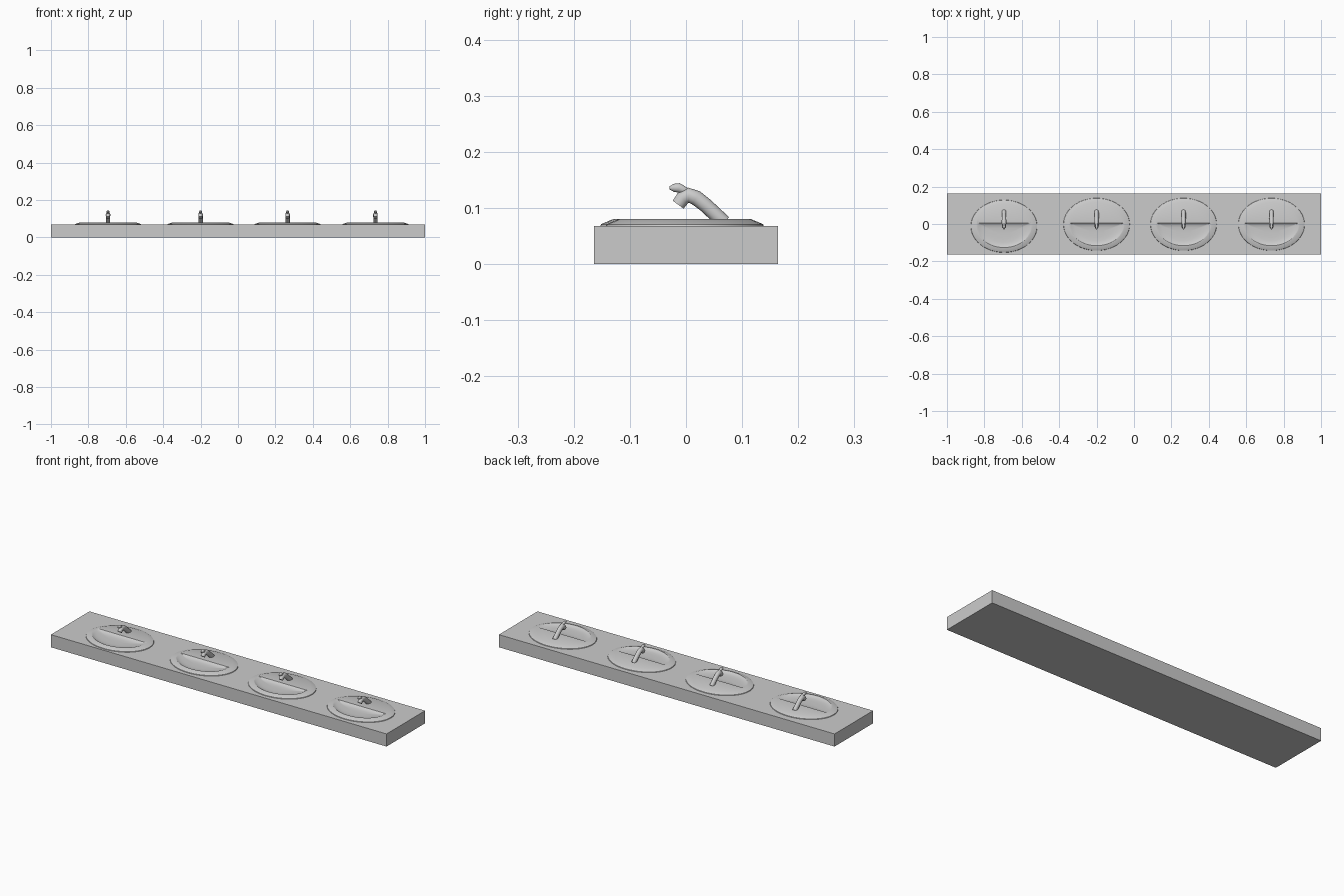
import bpy, bmesh, math
from mathutils import Vector

if "Cube" in bpy.data.objects:
    bpy.data.objects.remove(bpy.data.objects["Cube"])


def mesh_object(name, bm, smooth=None):
    bmesh.ops.recalc_face_normals(bm, faces=bm.faces)
    me = bpy.data.meshes.new(name)
    bm.to_mesh(me)
    bm.free()
    ob = bpy.data.objects.new(name, me)
    bpy.context.collection.objects.link(ob)
    if smooth:
        bpy.ops.object.select_all(action='DESELECT')
        ob.select_set(True)
        bpy.context.view_layer.objects.active = ob
        bpy.ops.object.shade_smooth_by_angle(angle=math.radians(smooth))
    return ob


def loft(name, rings, smooth, cap_start=True):
    bm = bmesh.new()
    loops = [[bm.verts.new(p) for p in ring] for ring in rings]
    n = len(loops[0])
    for a, b in zip(loops, loops[1:]):
        for i in range(n):
            j = (i + 1) % n
            bm.faces.new((a[i], a[j], b[j], b[i]))
    if cap_start:
        bm.faces.new(loops[0])
    bm.faces.new(loops[-1])
    return mesh_object(name, bm, smooth)


def tube(name, x, path, sides=12):
    # path entries: y, z, radius; the tube lies in a vertical y-z plane
    rings = []
    for k, (y, z, r) in enumerate(path):
        p, q = path[max(k - 1, 0)], path[min(k + 1, len(path) - 1)]
        t = Vector((0, q[0] - p[0], q[1] - p[1])).normalized()
        side = Vector((1, 0, 0))
        up = t.cross(side)
        rings.append([Vector((x, y, z)) + r * (0.9 * math.cos(a) * side + math.sin(a) * up)
                      for a in (2 * math.pi * i / sides for i in range(sides))])
    return loft(name, rings, 40)


def basin(x, cy, n=48):
    rx, ry, top = 0.178, 0.141, 0.08

    def ellipse(s, z):
        return [(x + s * rx * math.cos(2 * math.pi * i / n),
                 cy + s * ry * math.sin(2 * math.pi * i / n), z) for i in range(n)]

    rings = [ellipse(1.0, 0.067), ellipse(0.99, 0.071), ellipse(0.84, top)]
    # bowl opening is cut straight along the tap deck
    lip = [(px, min(py, 0.005), z) for px, py, z in ellipse(0.81, top)]
    pivot = cy - 0.05
    for s, z in ((1, top), (0.94, 0.0765), (0.8, 0.0725), (0.6, 0.0703), (0.3, 0.0693)):
        rings.append([(x + s * (px - x), pivot + s * (py - pivot), z) for px, py, _ in lip])
    return loft("basin", rings, 25, cap_start=False)


# counter slab
bm = bmesh.new()
bmesh.ops.create_cube(bm, size=1)
for v in bm.verts:
    v.co = Vector((v.co.x * 2, v.co.y * 0.328, (v.co.z + 0.5) * 0.068))
mesh_object("counter", bm)

# four basins, each with a tap
for x, cy in ((-0.695, -0.012), (-0.2, -0.002), (0.265, -0.002), (0.735, -0.002)):
    basin(x, cy)
    tube("spout", x, [(0.068, 0.074, 0.013), (0.035, 0.105, 0.013), (0.018, 0.118, 0.0135),
                      (0.004, 0.123, 0.0135), (-0.006, 0.117, 0.013), (-0.014, 0.106, 0.012)])
    # lever knob on the spout
    tube("tap_knob", x, [(0.004, 0.129, 0.005), (-0.004, 0.132, 0.007), (-0.013, 0.136, 0.0085),
                         (-0.022, 0.136, 0.007), (-0.029, 0.136, 0.003)])
